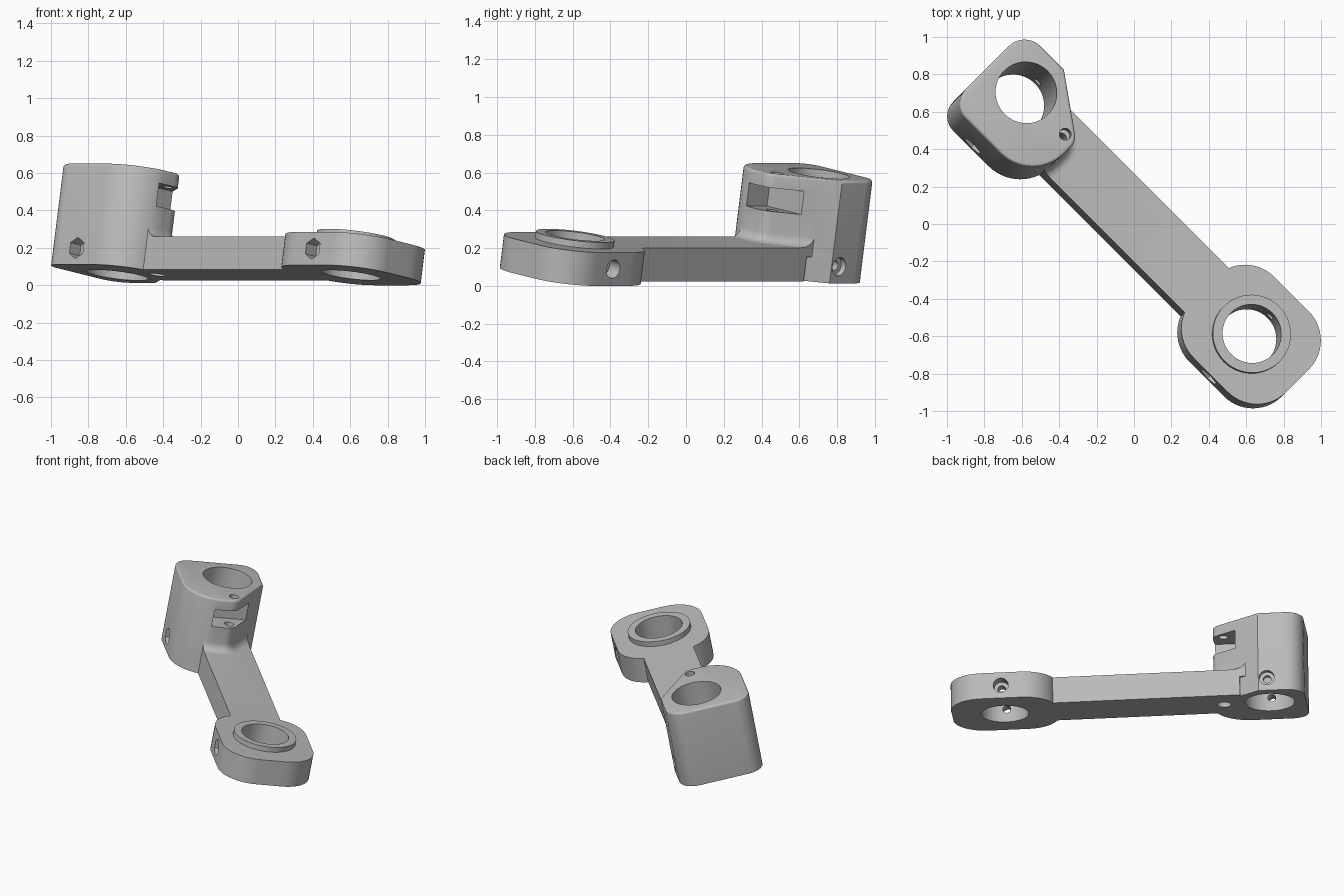
import bpy, bmesh, math
from mathutils import Matrix, Vector

cube = bpy.data.objects.get("Cube")
if cube:
    bpy.data.objects.remove(cube, do_unlink=True)

grey = bpy.data.materials.new("machined_grey")
grey.use_nodes = True
GREY = (0.5, 0.5, 0.5, 1)
grey.diffuse_color = GREY
grey.node_tree.nodes["Principled BSDF"].inputs["Base Color"].default_value = GREY


def circle(x, y, r, n=64):
    return [Vector((x - r * math.sin(math.tau * i / n), y + r * math.cos(math.tau * i / n)))
            for i in range(n)]


def rounded(corners, steps=14):
    """Counter-clockwise outline from (x, y, corner radius)."""
    out = []
    for i, (x, y, r) in enumerate(corners):
        p = Vector((x, y))
        if r == 0:
            out.append(p)
            continue
        a = (Vector(corners[i - 1][:2]) - p).normalized()
        b = (Vector(corners[(i + 1) % len(corners)][:2]) - p).normalized()
        half = a.angle(b) / 2
        centre = p + (a + b).normalized() * r / math.sin(half)
        start = p + a * r / math.tan(half) - centre
        turn = math.pi - 2 * half
        for k in range(steps + 1):
            c, s = math.cos(turn * k / steps), math.sin(turn * k / steps)
            out.append(centre + Vector((start.x * c - start.y * s, start.x * s + start.y * c)))
    return out


def offset(pts, d):
    """Push an outline outwards by d, keeping its sides parallel."""
    res = []
    for i, p in enumerate(pts):
        a = (p - pts[i - 1]).normalized()
        b = (pts[(i + 1) % len(pts)] - p).normalized()
        n = Vector((a.y + b.y, -a.x - b.x)).normalized()
        res.append(p + n * d / max(0.3, n.dot(Vector((a.y, -a.x)))))
    return res


def loft(name, outline, layers, matrix=None):
    """Closed solid through the outline at each (height, offset)."""
    bm = bmesh.new()
    rings = [[bm.verts.new((p.x, p.y, h)) for p in offset(outline, d)] for h, d in layers]
    n = len(outline)
    for lo, hi in zip(rings, rings[1:]):
        for i in range(n):
            j = (i + 1) % n
            bm.faces.new((lo[i], lo[j], hi[j], hi[i]))
    bm.faces.new(rings[0][::-1])
    bm.faces.new(rings[-1])
    if matrix:
        bm.transform(matrix)
    bmesh.ops.recalc_face_normals(bm, faces=bm.faces)
    mesh = bpy.data.meshes.new(name)
    bm.to_mesh(mesh)
    bm.free()
    mesh.materials.append(grey)
    ob = bpy.data.objects.new(name, mesh)
    bpy.context.collection.objects.link(ob)
    return ob


def rect(x0, x1, y0, y1):
    return [Vector(p) for p in ((x0, y0), (x1, y0), (x1, y1), (x0, y1))]


def combine(target, tool, operation):
    mod = target.modifiers.new(operation.lower(), 'BOOLEAN')
    mod.operation, mod.solver, mod.object = operation, 'EXACT', tool
    bpy.context.view_layer.objects.active = target
    bpy.ops.object.modifier_apply(modifier=mod.name)
    bpy.data.objects.remove(tool, do_unlink=True)


DECK, TOP = 0.18, 0.55          # arm and tower heights
TOWER, RING = -0.905, 0.86      # bore centres along the arm
HALF = 0.17                     # arm half width

# Arm bar between the two bosses
body = loft("link_arm", rect(-0.72, 0.7, -HALF, HALF), [(0, 0), (DECK, 0)])

# Low ring boss with raised collar
boss = rounded([(RING - 0.35, -0.31, 0.22), (RING + 0.35, -0.31, 0.22),
                (RING + 0.35, 0.31, 0.22), (RING - 0.35, 0.31, 0.22)])
combine(body, loft("ring_boss", boss, [(0, 0), (DECK, 0)]), 'UNION')
combine(body, loft("collar", circle(RING, 0, 0.21), [(0.1, 0), (0.215, 0)]), 'UNION')

# Tall clamp tower with softened top rim
shape = rounded([(-1.146, -0.33, 0.11), (-0.53, -0.33, 0.24), (-0.53, 0.006, 0.08),
                 (-0.849, 0.235, 0), (-1.146, 0.235, 0.12)])
rim = 0.015
layers = [(0, 0)] + [(TOP - rim + rim * math.sin(a), rim * (math.cos(a) - 1))
                     for a in (math.pi / 8 * k for k in range(5))]
combine(body, loft("tower", shape, layers), 'UNION')

# Concave fillet where the tower rises from the arm
R = 0.055
flare = [(DECK - 0.05, R)] + [(DECK + R * (1 - math.cos(a)), R * (1 - math.sin(a)))
                              for a in (math.pi / 12 * k for k in range(7))]
fillet = loft("fillet", shape, flare)
combine(fillet, loft("trim", rect(-0.85, -0.4, -HALF, HALF), [(0.1, 0), (0.4, 0)]), 'INTERSECT')
combine(body, fillet, 'UNION')

# Bores, clamp slot and the vertical screw hole
cuts = [loft("ring_bore", circle(RING, 0, 0.158), [(-0.1, 0), (0.4, 0)]),
        loft("tower_bore", circle(TOWER, 0, 0.165), [(-0.1, 0), (0.7, 0)]),
        loft("slot", rect(-0.69, -0.3, -0.14, 0.4), [(0.35, 0), (0.475, 0)]),
        loft("pinch_hole", circle(-0.6, -0.01, 0.032, 32), [(-0.1, 0), (0.7, 0)]),
        loft("pinch_recess", circle(-0.6, -0.01, 0.046, 32), [(-0.1, 0), (0.08, 0)])]

# Cross screws: through hole, hex nut pocket at the front, round recess at the back
for s, front, back, depth in ((TOWER, 0.33, 0.235, 0.035), (RING, 0.31, 0.31, 0.08)):
    place = Matrix.Translation((s, 0, 0.09)) @ Matrix.Rotation(math.pi / 2, 4, 'X')
    cuts += [loft("screw_hole", circle(0, 0, 0.026, 32), [(-0.5, 0), (0.5, 0)], place),
             loft("nut_pocket", circle(0, 0, 0.058, 6), [(front - 0.08, 0), (0.5, 0)], place),
             loft("head_recess", circle(0, 0, 0.05, 32), [(-0.5, 0), (depth - back, 0)], place)]
for cut in cuts:
    combine(body, cut, 'DIFFERENCE')

# Lean the part about its long axis and swing it to the diagonal
mesh = body.data
mesh.transform(Matrix.Rotation(math.radians(-45), 4, 'Z') @ Matrix.Rotation(math.radians(-10), 4, 'X'))
lo = [min(v.co[i] for v in mesh.vertices) for i in range(3)]
hi = [max(v.co[i] for v in mesh.vertices) for i in range(3)]
mesh.transform(Matrix.Translation((-(lo[0] + hi[0]) / 2, -(lo[1] + hi[1]) / 2, -lo[2])))

bpy.ops.object.select_all(action='DESELECT')
body.select_set(True)
bpy.context.view_layer.objects.active = body
bpy.ops.object.shade_smooth_by_angle(angle=math.radians(30))
